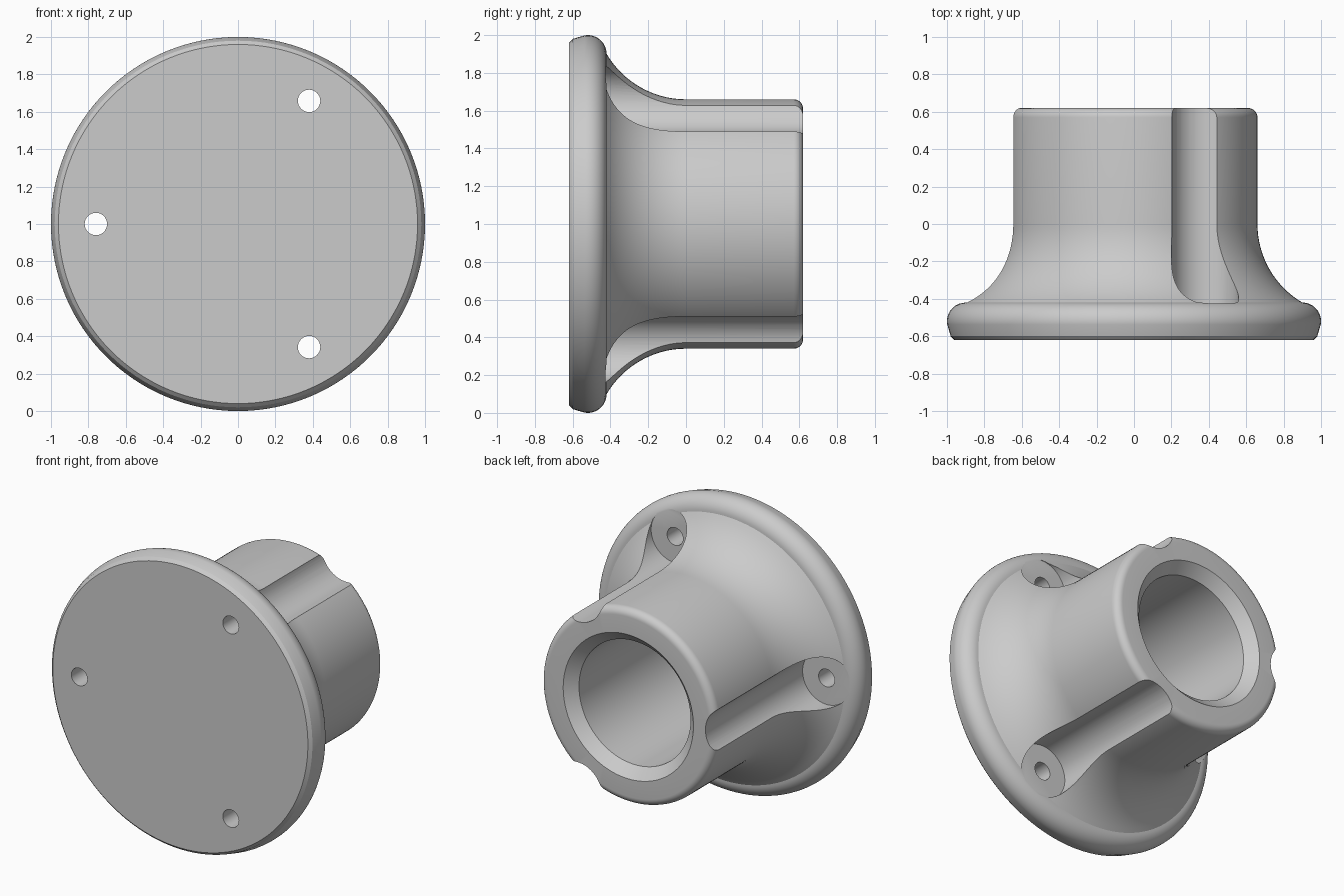
import bpy, bmesh
from math import cos, sin, pi, radians
from mathutils import Matrix, Vector

cube = bpy.data.objects.get("Cube")
if cube:
    bpy.data.objects.remove(cube, do_unlink=True)

grey = bpy.data.materials.new("plain_grey")
grey.use_nodes = True
COLOUR = (0.6, 0.6, 0.6, 1)
grey.diffuse_color = COLOUR
grey.node_tree.nodes["Principled BSDF"].inputs["Base Color"].default_value = COLOUR

CENTRE = Vector((0, 0, 1))


def arc(cr, cy, radius, start, end, steps):
    """Points (r, y) along an arc, angles in degrees from the +r direction."""
    angles = [radians(start + (end - start) * i / steps) for i in range(steps + 1)]
    return [(cr + radius * cos(a), cy + radius * sin(a)) for a in angles]


def lathe(name, profile, steps):
    """Spin an (r, y) profile about the front-to-back axis."""
    bm = bmesh.new()
    verts = [bm.verts.new((r, y, 1)) for r, y in profile]
    edges = [bm.edges.new(pair) for pair in zip(verts, verts[1:])]
    bmesh.ops.spin(bm, geom=verts + edges, cent=CENTRE, axis=(0, 1, 0),
                   angle=2 * pi, steps=steps, use_merge=True)
    bmesh.ops.remove_doubles(bm, verts=bm.verts, dist=1e-5)
    bmesh.ops.recalc_face_normals(bm, faces=bm.faces)
    return finish(name, bm)


def finish(name, bm):
    mesh = bpy.data.meshes.new(name)
    bm.to_mesh(mesh)
    bm.free()
    mesh.materials.append(grey)
    obj = bpy.data.objects.new(name, mesh)
    bpy.context.collection.objects.link(obj)
    return obj


def three_cylinders(name, radius, y0, y1, segments):
    """Three cylinders along y, evenly spaced around the axis."""
    bm = bmesh.new()
    for k in range(3):
        a = radians(60 + 120 * k)
        place = Vector((0.76 * cos(a), (y0 + y1) / 2, 1 + 0.76 * sin(a)))
        bmesh.ops.create_cone(
            bm, cap_ends=True, segments=segments, radius1=radius, radius2=radius,
            depth=y1 - y0,
            matrix=Matrix.Translation(place) @ Matrix.Rotation(pi / 2, 4, 'X'))
    return finish(name, bm)


# Flange, flared hub and chamfered blind bore in one profile
flare = 0.4875
profile = [(0, -0.62), (0.96, -0.62), (0.98, -0.60)]
profile += arc(0.90, -0.52, 0.10, -10, 90, 12)            # rounded rim
profile += arc(0.66 + flare, 0, flare, 239.5, 180, 16)[1:]  # flare
profile += arc(0.61, 0.57, 0.05, 0, 90, 8)                # rounded hub end
profile += [(0.49, 0.62), (0.42, 0.55), (0.42, -0.42), (0, -0.42)]
body = lathe("flanged_hub", profile, 128)

# Screw channels along the hub, then screw holes through the flange
cutters = [three_cylinders("channel_cutter", 0.18, -0.425, 1.0, 64),
           three_cylinders("hole_cutter", 0.06, -0.8, 0.0, 32)]
bpy.context.view_layer.objects.active = body
body.select_set(True)
for cutter in cutters:
    cutter.hide_render = True
    mod = body.modifiers.new(cutter.name, 'BOOLEAN')
    mod.operation = 'DIFFERENCE'
    mod.solver = 'EXACT'
    mod.object = cutter
    bpy.ops.object.modifier_apply(modifier=mod.name)
    bpy.data.objects.remove(cutter, do_unlink=True)

bpy.ops.object.shade_smooth_by_angle(angle=radians(25))
